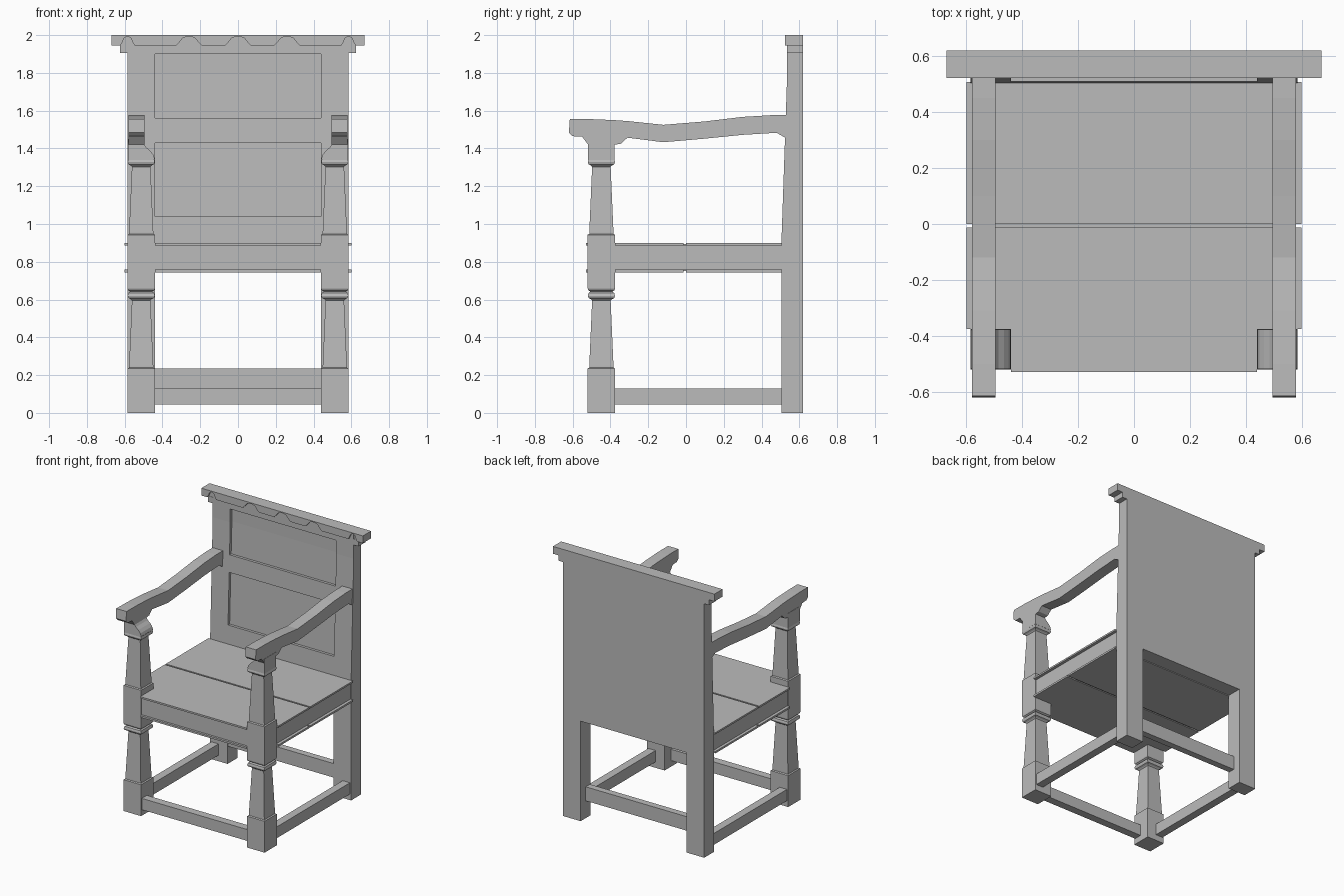
import bpy, bmesh, math

if "Cube" in bpy.data.objects:
    bpy.data.objects.remove(bpy.data.objects["Cube"])

wood = bpy.data.materials.new("grey wood")
wood.diffuse_color = (0.5, 0.5, 0.5, 1)
wood.use_nodes = True
wood.node_tree.nodes["Principled BSDF"].inputs["Base Color"].default_value = wood.diffuse_color


def finish(name, bm):
    bmesh.ops.recalc_face_normals(bm, faces=bm.faces)
    me = bpy.data.meshes.new(name)
    bm.to_mesh(me)
    bm.free()
    me.materials.append(wood)
    ob = bpy.data.objects.new(name, me)
    bpy.context.scene.collection.objects.link(ob)
    return ob


def mirror(ob):
    m = ob.modifiers.new("mirror", 'MIRROR')
    m.use_axis = (True, False, False)
    return ob


def prism(name, pts, axis, a, b):
    """Extrude a 2D outline along axis from a to b (x: yz, y: xz, z: xy)."""
    bm = bmesh.new()
    place = {'x': lambda p, t: (t, p[0], p[1]),
             'y': lambda p, t: (p[0], t, p[1]),
             'z': lambda p, t: (p[0], p[1], t)}[axis]
    lo = [bm.verts.new(place(p, a)) for p in pts]
    hi = [bm.verts.new(place(p, b)) for p in pts]
    bm.faces.new(lo)
    bm.faces.new(hi)
    n = len(pts)
    for i in range(n):
        j = (i + 1) % n
        bm.faces.new((lo[i], lo[j], hi[j], hi[i]))
    return finish(name, bm)


def box(name, x0, x1, y0, y1, z0, z1):
    return prism(name, [(x0, y0), (x1, y0), (x1, y1), (x0, y1)], 'z', z0, z1)


def square_turning(name, cx, cy, rows):
    """Stack of square sections given as (half width, z)."""
    bm = bmesh.new()
    rings = [[bm.verts.new((cx + sx * r, cy + sy * r, z))
              for sx, sy in ((-1, -1), (1, -1), (1, 1), (-1, 1))] for r, z in rows]
    bm.faces.new(rings[0])
    bm.faces.new(rings[-1])
    for p, q in zip(rings, rings[1:]):
        for i in range(4):
            j = (i + 1) % 4
            bm.faces.new((p[i], p[j], q[j], q[i]))
    return finish(name, bm)


# front posts: blocks, tapered shafts and rounded collars
def shaft(z):
    return [(0.064, z), (0.064, z + 0.01), (0.049, z + 0.355), (0.056, z + 0.362),
            (0.068, z + 0.368), (0.072, z + 0.38), (0.068, z + 0.395), (0.058, z + 0.402)]


rows = ([(0.0725, 0), (0.0725, 0.235)] + shaft(0.24)
        + [(0.07, 0.65), (0.0725, 0.66), (0.0725, 0.943)] + shaft(0.948) + [(0.058, 1.352)])
mirror(square_turning("front_post", 0.5125, -0.448, rows))

# curved capital between post and arm
cap = [(0.582, 1.34), (0.582, 1.45), (0.495, 1.45), (0.495, 1.42), (0.485, 1.405),
       (0.465, 1.388), (0.448, 1.367), (0.441, 1.345), (0.445, 1.34)]
mirror(prism("post_capital", cap, 'y', -0.518, -0.378))

# shaped arms
arm = [(-0.615, 1.556), (-0.5, 1.555), (-0.38, 1.55), (-0.31, 1.545), (-0.12, 1.525), (0.1, 1.543),
       (0.3, 1.567), (0.45, 1.576), (0.54, 1.576), (0.54, 1.45), (0.52, 1.46), (0.48, 1.483),
       (0.3, 1.472), (0.1, 1.452), (-0.12, 1.433), (-0.31, 1.457), (-0.345, 1.425),
       (-0.378, 1.42), (-0.518, 1.42), (-0.55, 1.462), (-0.6, 1.465), (-0.62, 1.485)]
mirror(prism("arm", arm, 'x', 0.495, 0.58))


# back frame: posts and rails whose front leans backwards
def lean(z):
    return 0.505 if z < 0.9 else 0.505 + 0.031 * min(1, (z - 0.9) / 0.9)


def back_piece(name, x0, x1, z0, z1, inset=0.0):
    zs = sorted({z0, z1} | {z for z in (0.9, 1.8) if z0 < z < z1})
    pts = [(lean(z) + inset, z) for z in zs] + [(0.62, z1), (0.62, z0)]
    return prism(name, pts, 'x', x0, x1)


mirror(back_piece("back_post", 0.44, 0.585, 0, 1.99))
for name, z0, z1, inset in (("back_lower_rail", 0.75, 1.04, 0), ("back_lower_panel", 1.04, 1.43, 0.02),
                            ("back_middle_rail", 1.43, 1.56, 0), ("back_upper_panel", 1.56, 1.90, 0.02),
                            ("back_top_rail", 1.90, 1.99, 0)):
    back_piece(name, -0.44, 0.44, z0, z1, inset)

# crest rail with scalloped front and end brackets
box("crest_rail", -0.67, 0.67, 0.537, 0.62, 1.945, 2.0)
edge = [(-0.67, 2.0), (-0.67, 1.945)]
for cx, w in ((-0.585, 0.037), (-0.26, 0.068), (0, 0.068), (0.26, 0.068), (0.585, 0.037)):
    edge += [(cx + w * f, z) for f, z in ((-1, 1.945), (-0.75, 1.962), (-0.5, 1.983), (-0.2, 1.992),
                                          (0.2, 1.992), (0.5, 1.983), (0.75, 1.962), (1, 1.945))]
edge += [(0.67, 1.945), (0.67, 2.0)]
prism("crest_scallops", edge, 'y', 0.523, 0.537)
mirror(box("crest_bracket", 0.58, 0.625, 0.535, 0.62, 1.905, 1.95))

# seat frame
box("front_seat_rail", -0.45, 0.45, -0.513, -0.45, 0.757, 0.888)
mirror(box("side_seat_rail", 0.51, 0.578, -0.39, 0.51, 0.757, 0.888))

# seat and underside boards, each in two planks notched round the posts
for name, z0, z1 in (("seat", 0.887, 0.9), ("seat_underside", 0.744, 0.758)):
    prism(name + "_front_plank", [(-0.44, -0.53), (0.44, -0.53), (0.44, -0.375), (0.6, -0.375),
          (0.6, -0.012), (-0.6, -0.012), (-0.6, -0.375), (-0.44, -0.375)], 'z', z0, z1)
    box(name + "_back_plank", -0.6, 0.6, 0.0, 0.508, z0, z1)
box("seat_core", -0.52, 0.52, -0.38, 0.51, 0.75, 0.893)

# foot stretchers
box("front_stretcher", -0.45, 0.45, -0.512, -0.452, 0.045, 0.13)
mirror(box("side_stretcher", 0.515, 0.575, -0.39, 0.515, 0.045, 0.13))
box("back_stretcher", -0.45, 0.45, 0.51, 0.56, 0.13, 0.235)
